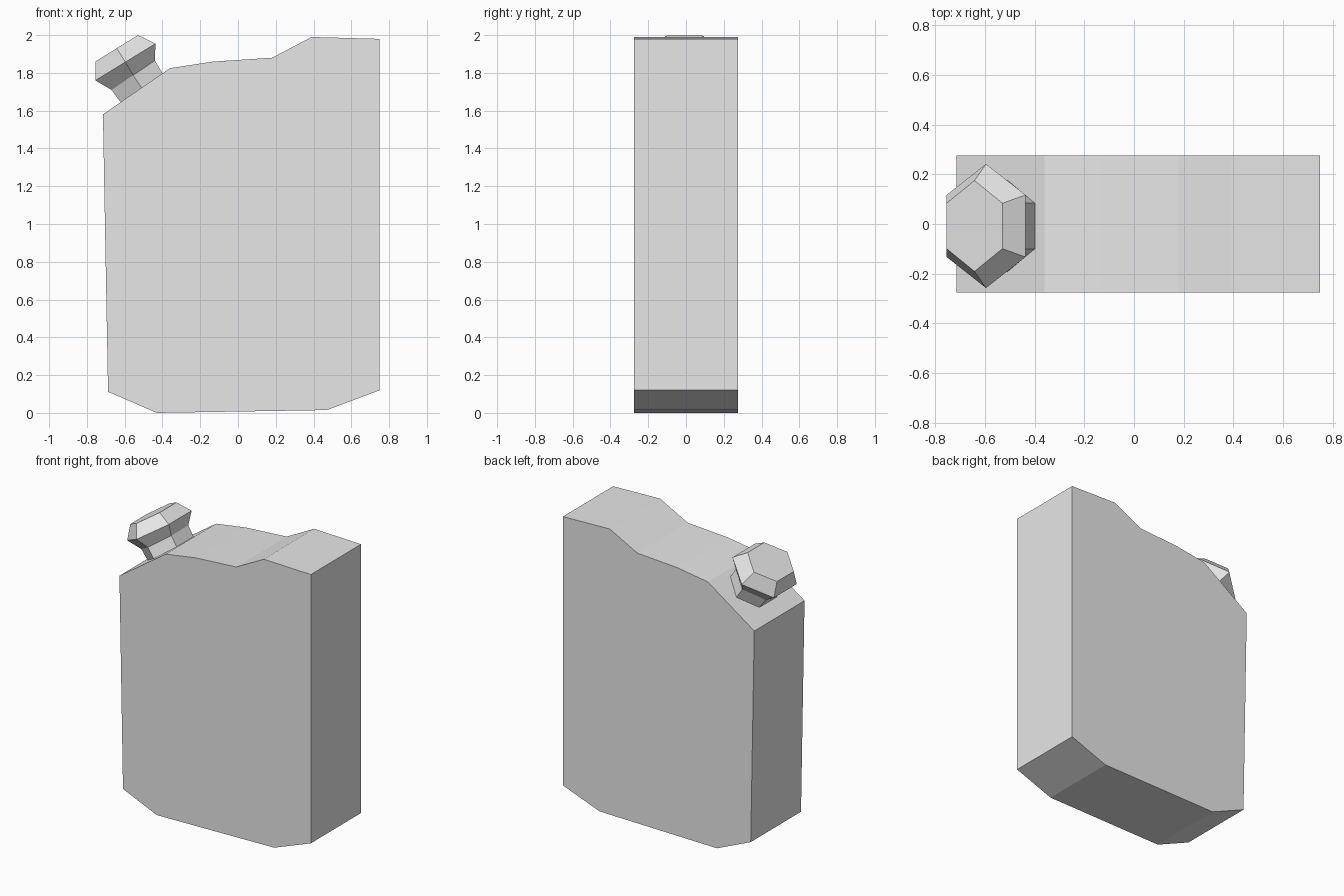
import bpy
import bmesh
from mathutils import Vector

cube = bpy.data.objects.get("Cube")
if cube:
    bpy.data.objects.remove(cube, do_unlink=True)

GREY = (0.8, 0.8, 0.8, 1.0)
grey = bpy.data.materials.new("light_grey")
grey.use_nodes = True
grey.diffuse_color = GREY
grey.node_tree.nodes["Principled BSDF"].inputs["Base Color"].default_value = GREY


def loft(name, rings):
    """Skin equal rings of points and close both ends."""
    bm = bmesh.new()
    loops = [[bm.verts.new(p) for p in ring] for ring in rings]
    for a, b in zip(loops, loops[1:]):
        n = len(a)
        for i in range(n):
            j = (i + 1) % n
            bm.faces.new((a[i], a[j], b[j], b[i]))
    bm.faces.new(loops[0])
    bm.faces.new(loops[-1])
    bmesh.ops.recalc_face_normals(bm, faces=bm.faces)
    mesh = bpy.data.meshes.new(name)
    bm.to_mesh(mesh)
    bm.free()
    mesh.materials.append(grey)
    obj = bpy.data.objects.new(name, mesh)
    bpy.context.collection.objects.link(obj)
    return obj


# Can body: side profile pushed through the depth
profile = [(-0.43, 0.0), (0.47, 0.015), (0.75, 0.12), (0.75, 1.98),
           (0.39, 1.99), (0.18, 1.88), (-0.13, 1.86), (-0.36, 1.825),
           (-0.715, 1.58), (-0.688, 0.112)]
loft("can_body", [[(x, y, z) for x, z in profile] for y in (-0.275, 0.275)])


# Spout cap: tilted six-sided rings, each from its low edge to its high edge
def hex_ring(low, high, radius, y_mid=-0.008):
    low, high = (Vector((x, y_mid, z)) for x, z in (low, high))
    mid = (low + high) / 2
    wide = Vector((0, radius, 0))
    return [mid + wide, high + wide / 2, high - wide / 2,
            mid - wide, low - wide / 2, low + wide / 2]


loft("spout_cap", [
    hex_ring((-0.615, 1.637), (-0.395, 1.79), 0.185),
    hex_ring((-0.67, 1.71), (-0.44, 1.865), 0.185),
    hex_ring((-0.755, 1.76), (-0.437, 1.955), 0.25),
    hex_ring((-0.755, 1.86), (-0.53, 2.0), 0.183),
])
